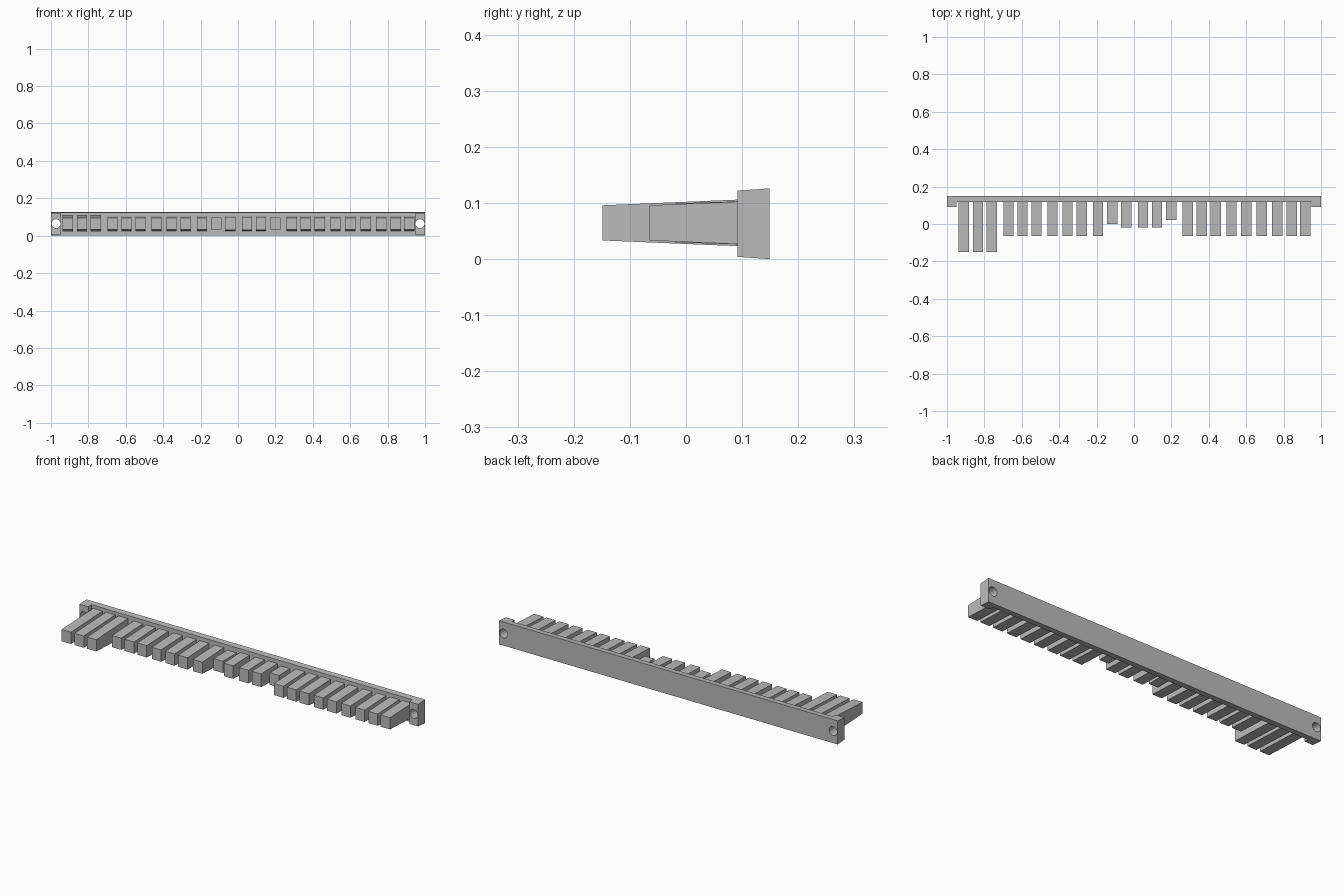
import bpy, bmesh, math

cube = bpy.data.objects.get("Cube")
if cube:
    bpy.data.objects.remove(cube)

grey = bpy.data.materials.new("plain_grey")
grey.use_nodes = True
COLOUR = (0.5, 0.5, 0.5, 1)
grey.diffuse_color = COLOUR
grey.node_tree.nodes["Principled BSDF"].inputs["Base Color"].default_value = COLOUR

MID = 0.0645  # height of the centre line
BACK, PLATE, TAB = 0.149, 0.117, 0.092


def make(name, bm):
    bmesh.ops.recalc_face_normals(bm, faces=bm.faces)
    mesh = bpy.data.meshes.new(name)
    bm.to_mesh(mesh)
    bm.free()
    mesh.materials.append(grey)
    obj = bpy.data.objects.new(name, mesh)
    bpy.context.collection.objects.link(obj)
    return obj


def prism(bm, outline, y_back, y_front, draft):
    """Extrude an x-z outline from back to front, narrowing in height."""
    back = [bm.verts.new((x, y_back, z)) for x, z in outline]
    depth = y_back - y_front
    front = [bm.verts.new((x, y_front, z - math.copysign(draft * depth, z - MID)))
             for x, z in outline]
    bm.faces.new(back)
    bm.faces.new(front)
    for i in range(len(back)):
        j = (i + 1) % len(back)
        bm.faces.new((back[i], back[j], front[j], front[i]))


def rect(x0, x1, z0, z1):
    return [(x0, z0), (x1, z0), (x1, z1), (x0, z1)]


# Back bar with a forward step at both ends, as one closed solid
plan = [(-1, BACK), (1, BACK), (1, TAB), (0.948, TAB), (0.948, PLATE),
        (-0.948, PLATE), (-0.948, TAB), (-1, TAB)]
bm = bmesh.new()
rings = []
for side in (-1, 1):
    rings.append([bm.verts.new((x, y, MID - 0.0015 + side * (0.063 - 0.07 * (BACK - y))))
                  for x, y in plan])
low, high = rings
bm.faces.new(low)
bm.faces.new(high)
for i in range(len(plan)):
    j = (i + 1) % len(plan)
    bm.faces.new((low[i], low[j], high[j], high[i]))
bar = make("mounting_bar", bm)

# Screw holes through the end steps
for side, label in ((-1, "right"), (1, "left")):
    bpy.ops.mesh.primitive_cylinder_add(vertices=16, radius=0.024, depth=0.3,
                                        location=(side * 0.973, 0.12, MID),
                                        rotation=(math.pi / 2, 0, 0))
    cutter = bpy.context.object
    cutter.name = label + "_hole_cutter"
    cutter.hide_render = True
    cutter.hide_set(True)
    cutter.display_type = 'WIRE'
    cut = bar.modifiers.new(label + "_screw_hole", 'BOOLEAN')
    cut.operation = 'DIFFERENCE'
    cut.solver = 'EXACT'
    cut.object = cutter

# Tooth groups: front end, half height at the tip, draft, centres along the bar
groups = [
    ("long_tooth", -0.149, 0.0315, 0.042, (-0.91, -0.834, -0.76)),
    ("middle_tooth", -0.065, 0.0315, 0.042,
     (-0.671, -0.596, -0.521, -0.436, -0.356, -0.28, -0.193,
      0.287, 0.362, 0.437, 0.521, 0.6, 0.683, 0.766, 0.843, 0.916)),
    ("short_tooth", -0.02, 0.035, 0.03, (-0.042, 0.048, 0.123)),
    ("shorter_tooth", 0.0, 0.0315, 0.0, (-0.117,)),
    ("shortest_tooth", 0.022, 0.0315, 0.0, (0.199,)),
]
HALF = 0.0275
for name, tip, half_tip, draft, centres in groups:
    base = half_tip + draft * (PLATE - tip)
    for n, x in enumerate(centres, 1):
        bm = bmesh.new()
        prism(bm, rect(x - HALF, x + HALF, MID - base, MID + base),
              PLATE + 0.005, tip, draft)
        make(f"{name}_{n}", bm)
